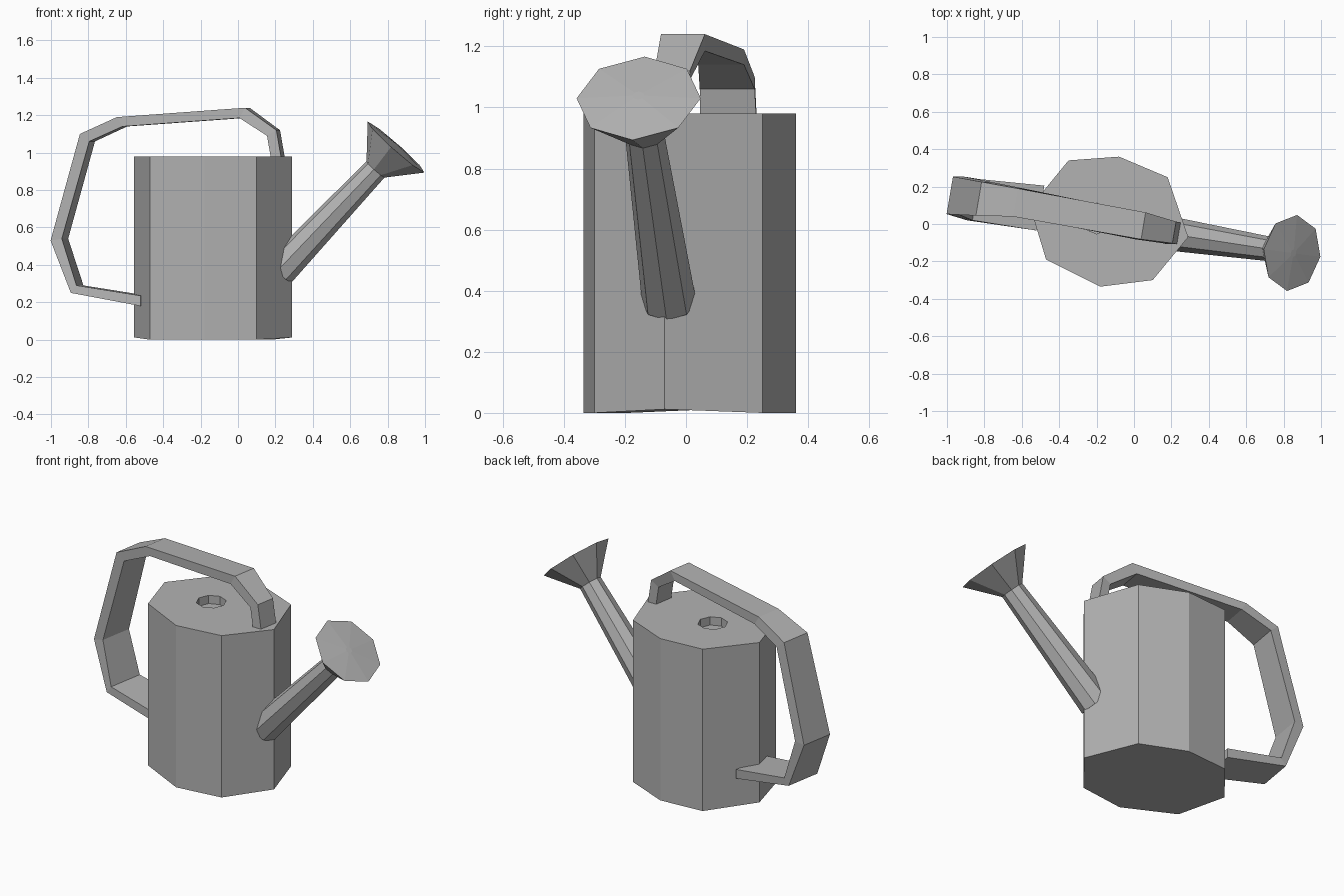
import bpy, bmesh, math
from mathutils import Vector

cube = bpy.data.objects.get("Cube")
if cube:
    bpy.data.objects.remove(cube, do_unlink=True)

grey = bpy.data.materials.new("plain grey")
grey.use_nodes = True
colour = (0.45, 0.45, 0.45, 1)
grey.diffuse_color = colour
bsdf = next(n for n in grey.node_tree.nodes if n.type == 'BSDF_PRINCIPLED')
bsdf.inputs["Base Color"].default_value = colour
bsdf.inputs["Roughness"].default_value = 0.8


def loft(name, rings):
    """Skin a list of equal-length rings; a closed solid with flat faces."""
    bm = bmesh.new()
    rows = [[bm.verts.new(p) for p in ring] for ring in rings]
    count = len(rows[0])
    for low, high in zip(rows, rows[1:]):
        for i in range(count):
            j = (i + 1) % count
            bm.faces.new((low[i], low[j], high[j], high[i]))
    bm.faces.new(rows[0][::-1])
    bm.faces.new(rows[-1])
    bmesh.ops.recalc_face_normals(bm, faces=bm.faces)
    mesh = bpy.data.meshes.new(name)
    bm.to_mesh(mesh)
    bm.free()
    mesh.materials.append(grey)
    obj = bpy.data.objects.new(name, mesh)
    bpy.context.collection.objects.link(obj)
    return obj


def octagon(centre, radius, u, v, turn=0):
    angles = [math.pi / 4 * i + turn for i in range(8)]
    return [centre + radius * (u * math.cos(a) + v * math.sin(a)) for a in angles]


# Body: uneven eight-sided can with a shallow filling hole in its top
outline = [(0.29, -0.07), (0.18, 0.25), (-0.08, 0.36), (-0.35, 0.34),
           (-0.555, 0.09), (-0.47, -0.19), (-0.18, -0.335), (0.10, -0.30)]
base = [(x, y, 0.012 if abs(x + 0.13) > 0.4 else 0) for x, y in outline]
top = [(x, y, 0.98) for x, y in outline]
X, Y = Vector((1, 0, 0)), Vector((0, 1, 0))
hole = [octagon(Vector((-0.2, 0.03, z)), 0.083, X, Y) for z in (0.98, 0.93)]
loft("body", [base, top] + hole)

# Handle: (outer x, z), (inner x, z), middle y, half width
stations = [((-0.5, 0.18), (-0.5, 0.235), 0.085, 0.12),
            ((-0.875, 0.25), (-0.845, 0.29), 0.13, 0.11),
            ((-0.985, 0.53), (-0.925, 0.54), 0.153, 0.10),
            ((-0.83, 1.10), (-0.78, 1.06), 0.135, 0.09),
            ((-0.635, 1.19), (-0.605, 1.14), 0.115, 0.075),
            ((0.05, 1.24), (0.02, 1.185), -0.01, 0.072),
            ((0.215, 1.12), (0.165, 1.09), -0.045, 0.058),
            ((0.24, 0.975), (0.185, 0.975), -0.05, 0.058)]
across = Vector((0.17, 1, 0))
rings = []
for (ox, oz), (ix, iz), y, half in stations:
    outer, inner = Vector((ox, y, oz)), Vector((ix, y, iz))
    rings.append([outer - across * half, outer + across * half,
                  inner + across * half, inner - across * half])
loft("handle", rings)

# Spout and rose: eight-sided tube flaring into a slightly domed head
side = Vector((0.13, 0.99, 0)).normalized()
axis = Vector((0.66, -0.087, 0.745)).normalized()
up = axis.cross(side)
start = Vector((0.218, -0.055, 0.364))
neck = Vector((0.735, -0.135, 0.91))
head = Vector((0.845, -0.155, 1.03))
loft("spout", [octagon(start, 0.09, side, up), octagon(neck, 0.065, side, up)])
loft("rose", [octagon(neck, 0.065, side, up), octagon(head, 0.205, side, up),
              octagon(head + axis * 0.012, 0.02, side, up)])
